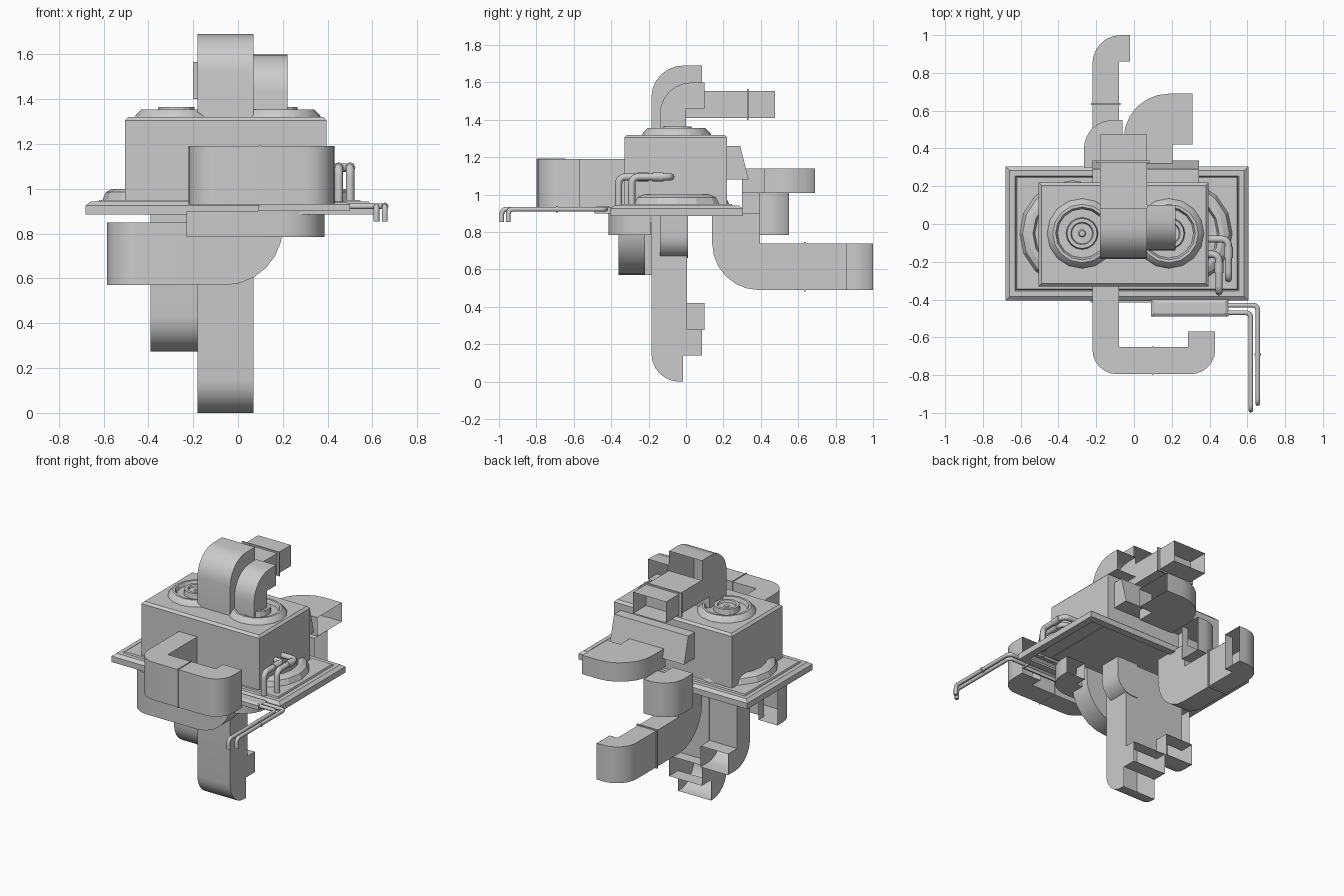
import bpy, bmesh, math
from mathutils import Vector

if "Cube" in bpy.data.objects:
    bpy.data.objects.remove(bpy.data.objects["Cube"])


def make(name, bm):
    bmesh.ops.recalc_face_normals(bm, faces=bm.faces)
    me = bpy.data.meshes.new(name)
    bm.to_mesh(me)
    bm.free()
    ob = bpy.data.objects.new(name, me)
    bpy.context.collection.objects.link(ob)
    return ob


def fillet(p, a, b, r, n=6):
    """Quarter arc replacing corner p between neighbours a and b."""
    t1, t2 = p + (a - p).normalized() * r, p + (b - p).normalized() * r
    c = t1 + t2 - p
    return [c + (t1 - c) * math.cos(i / n * math.pi / 2) + (t2 - c) * math.sin(i / n * math.pi / 2)
            for i in range(n + 1)]


def duct(name, outline, axis, lo, hi, open_edges=()):
    """Extrude a rounded outline; open_edges are the duct mouths (edge after that corner)."""
    pts, mouths = [], set()
    n = len(outline)
    for i, c in enumerate(outline):
        p = Vector(c[:2])
        if len(c) == 3:
            pts += fillet(p, Vector(outline[i - 1][:2]), Vector(outline[(i + 1) % n][:2]), c[2])
        else:
            pts.append(p)
        if i in open_edges:
            mouths.add(len(pts) - 1)
    place = {'x': lambda p, d: (d, p.x, p.y), 'y': lambda p, d: (p.x, d, p.y),
             'z': lambda p, d: (p.x, p.y, d)}[axis]
    bm = bmesh.new()
    a = [bm.verts.new(place(p, lo)) for p in pts]
    b = [bm.verts.new(place(p, hi)) for p in pts]
    bm.faces.new(a)
    bm.faces.new(b[::-1])
    for i in range(len(pts)):
        if i not in mouths:
            j = (i + 1) % len(pts)
            bm.faces.new((a[i], a[j], b[j], b[i]))
    return make(name, bm)


def box(name, x0, x1, y0, y1, z0, z1):
    return duct(name, [(x0, y0), (x1, y0), (x1, y1), (x0, y1)], 'z', z0, z1)


def rings(name, loops, cap=True):
    """Bridge a stack of equal vertex loops and cap the last."""
    bm = bmesh.new()
    vs = [[bm.verts.new(p) for p in lp] for lp in loops]
    for u, v in zip(vs, vs[1:]):
        for i in range(len(u)):
            j = (i + 1) % len(u)
            bm.faces.new((u[i], u[j], v[j], v[i]))
    if cap:
        bm.faces.new(vs[-1])
    return make(name, bm)


def tray(name, x0, x1, y0, y1, steps):
    return rings(name, [[(x0 + d, y0 + d, z), (x1 - d, y0 + d, z),
                         (x1 - d, y1 - d, z), (x0 + d, y1 - d, z)] for d, z in steps])


def fan(name, cx, cy, z, profile, n=16):
    return rings(name, [[(cx + r * math.cos(2 * math.pi * i / n), cy + r * math.sin(2 * math.pi * i / n), z + h)
                         for i in range(n)] for r, h in profile])


def pipe(name, path, radius, bend):
    v = [Vector(p) for p in path]
    pts = [v[0]]
    for i in range(1, len(v) - 1):
        pts += fillet(v[i], v[i - 1], v[i + 1], bend, 4)
    pts.append(v[-1])
    cu = bpy.data.curves.new(name, 'CURVE')
    cu.dimensions = '3D'
    cu.bevel_depth, cu.bevel_resolution, cu.use_fill_caps = radius, 2, True
    sp = cu.splines.new('POLY')
    sp.points.add(len(pts) - 1)
    for q, p in zip(sp.points, pts):
        q.co = (*p, 1)
    bpy.context.collection.objects.link(bpy.data.objects.new(name, cu))


# Wide base unit, open below, and smaller upper cabinet
tray("base_tray", -0.68, 0.605, -0.405, 0.305,
     [(0.05, 0.885), (0, 0.885), (0, 0.925), (0.022, 0.943), (0.05, 0.943), (0.055, 0.937), (0.06, 0.95)])
tray("upper_cabinet", -0.505, 0.395, -0.33, 0.22,
     [(0, 0.945), (0, 1.305), (0.015, 1.32)])

# Fans
big = [(0.28, 0), (0.265, 0.035), (0.235, 0.05), (0.21, 0.05), (0.2, 0.01)]
small = [(0.185, 0), (0.18, 0.01), (0.155, 0.035), (0.14, 0.035), (0.13, 0.01), (0.085, 0.01),
         (0.08, 0.045), (0.06, 0.045), (0.055, 0.03), (0.02, 0.03), (0.015, 0.035)]
for side, bx, sx in (("left", -0.325, -0.275), ("right", 0.24, 0.185)):
    fan("base_fan_" + side, bx, -0.05, 0.95, big)
    fan("top_fan_" + side, sx, -0.05, 1.32, small)

# Upper ducts rising from the cabinet
duct("top_main_duct", [(-0.185, 1.32), (-0.185, 1.69, 0.17), (0.085, 1.69), (0.085, 1.555), (0.475, 1.555),
                       (0.475, 1.41), (0.0, 1.41), (0.0, 1.32)], 'x', -0.18, 0.07, (2, 4, 7))
box("top_collar", -0.2, 0.085, 0.325, 0.335, 1.4, 1.565)
duct("top_side_duct", [(-0.14, 1.32), (-0.14, 1.6, 0.17), (0.1, 1.6), (0.1, 1.46), (0.0, 1.46), (0.0, 1.32)],
     'x', 0.07, 0.22, (2, 5))

# Lower drop ducts
duct("drop_main_duct", [(-0.185, 0.89), (-0.185, 0.0, 0.15), (-0.015, 0.0), (-0.015, 0.14), (0.085, 0.14),
                        (0.085, 0.28), (0.005, 0.28), (0.005, 0.89)], 'x', -0.18, 0.07, (2, 4, 7))
duct("drop_side_duct", [(-0.14, 0.89), (-0.14, 0.275, 0.16), (0.1, 0.275), (0.1, 0.42), (0.0, 0.42), (0.0, 0.89)],
     'x', -0.39, -0.18, (2, 5))
duct("short_elbow", [(0.14, 0.9), (0.14, 0.66, 0.12), (-0.02, 0.66), (-0.02, 0.9)], 'y', -0.14, 0.01, (3,))

# Long duct to the back: drop elbow, then side turn
duct("back_duct_elbow", [(0.14, 0.9), (0.14, 0.49, 0.25), (0.635, 0.49), (0.635, 0.74), (0.395, 0.74), (0.395, 0.9)],
     'x', -0.22, -0.08, (2, 5))
duct("back_duct_turn", [(-0.22, 0.635), (-0.22, 1.0, 0.15), (-0.02, 1.0), (-0.02, 0.86), (-0.08, 0.86),
                        (-0.08, 0.635)], 'z', 0.49, 0.74, (2, 5))
box("back_duct_collar", -0.228, -0.072, 0.63, 0.64, 0.482, 0.748)

# The same arrangement to the left
duct("left_duct_elbow", [(0.2, 0.9), (0.2, 0.57, 0.26), (-0.26, 0.57), (-0.26, 0.85), (-0.06, 0.85), (-0.06, 0.9)],
     'y', -0.36, -0.22, (2, 5))
duct("left_duct_turn", [(-0.26, -0.36), (-0.585, -0.36, 0.14), (-0.585, -0.16), (-0.44, -0.16), (-0.44, -0.22),
                        (-0.26, -0.22)], 'z', 0.57, 0.85, (2, 5))

# Front U duct, lower front elbow, rear elbow
duct("front_duct", [(-0.22, -0.33), (-0.22, -0.795, 0.13), (0.43, -0.795, 0.13), (0.43, -0.57), (0.285, -0.57),
                    (0.285, -0.65), (-0.08, -0.65), (-0.08, -0.33)], 'z', 0.93, 1.19, (3, 7))
box("front_duct_seam", 0.097, 0.103, -0.8, -0.645, 0.926, 1.194)
duct("under_front_duct", [(-0.23, -0.415), (0.385, -0.415, 0.17), (0.385, -0.19), (0.24, -0.19), (0.24, -0.27),
                          (-0.23, -0.27)], 'z', 0.785, 0.9, (2, 5))
duct("rear_elbow", [(-0.265, 0.3), (-0.265, 0.55, 0.15), (-0.06, 0.55), (-0.06, 0.395), (-0.11, 0.395),
                    (-0.11, 0.3)], 'z', 0.785, 1.02, (2, 5))

# Back outlet: sloped hood and wide flat elbow
duct("outlet_hood", [(0.22, 1.26), (0.29, 1.26), (0.335, 1.08), (0.22, 1.08)], 'x', -0.22, 0.345, (3,))
duct("outlet_elbow", [(-0.055, 0.3), (-0.055, 0.69, 0.24), (0.31, 0.69), (0.31, 0.42), (0.205, 0.42), (0.205, 0.3)],
     'z', 1.01, 1.14, (2, 5))

# Pipes beside the cabinet and the long line set
for i, (x, y0, y1) in enumerate(((0.45, -0.16, -0.36), (0.5, -0.08, -0.29))):
    pipe(f"cabinet_pipe_{i}", [(0.38, y0, 1.095), (x, y0, 1.095), (x, y1, 1.095), (x, y1, 0.94)], 0.019, 0.035)
    pipe(f"pipe_sleeve_{i}", [(x, y0 - 0.04, 1.095), (x, y0 - 0.1, 1.095)], 0.024, 0)
tray("pipe_box", 0.09, 0.5, -0.49, -0.4, [(0.01, 0.9), (0, 0.9), (0, 0.93), (0.015, 0.94)])
for i, (x, y0, y1) in enumerate(((0.655, -0.43, -0.95), (0.618, -0.47, -0.985))):
    pipe(f"line_pipe_{i}", [(0.48, y0, 0.922), (x, y0, 0.922), (x, y1, 0.922), (x, y1, 0.855)], 0.013, 0.025)
pipe("line_pipe_collar", [(0.655, -0.685, 0.922), (0.655, -0.695, 0.922)], 0.017, 0)

# Smooth the curved parts only
bpy.ops.object.select_all(action='DESELECT')
meshes = [o for o in bpy.context.scene.objects if o.type == 'MESH']
for o in meshes:
    o.select_set(True)
bpy.context.view_layer.objects.active = meshes[0]
bpy.ops.object.shade_smooth_by_angle(angle=math.radians(20))
